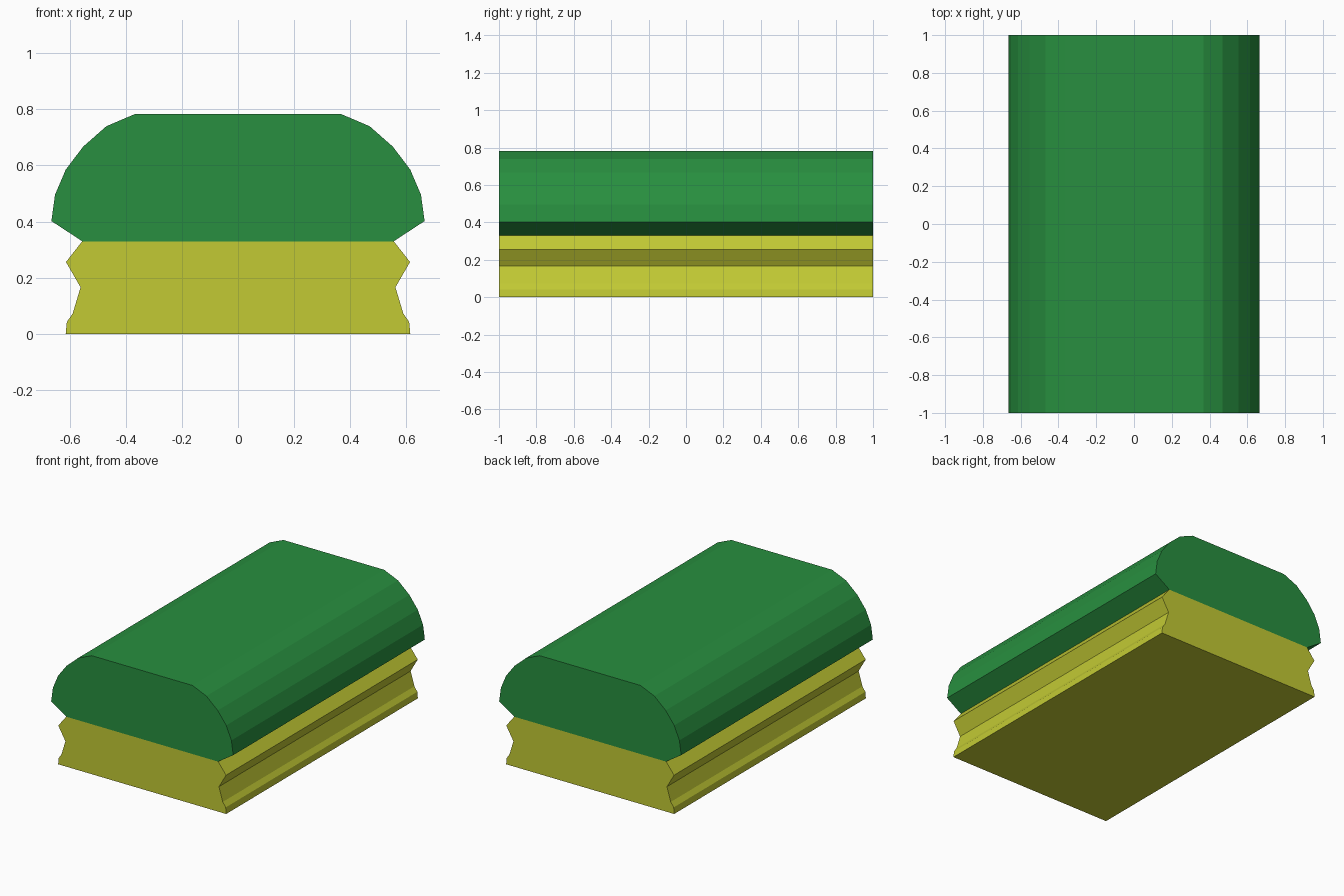
import bpy, bmesh

if "Cube" in bpy.data.objects:
    bpy.data.objects.remove(bpy.data.objects["Cube"])


def material(name, color):
    mat = bpy.data.materials.new(name)
    mat.diffuse_color = color
    mat.use_nodes = True
    mat.node_tree.nodes["Principled BSDF"].inputs["Base Color"].default_value = mat.diffuse_color
    return mat


def extrude_profile(name, right_side, mat, half_length=1.0):
    """Mirror the right half of a profile (x, z) and sweep it along y."""
    outline = right_side + [(-x, z) for x, z in reversed(right_side)]
    bm = bmesh.new()
    face = bm.faces.new([bm.verts.new((x, -half_length, z)) for x, z in outline])
    result = bmesh.ops.extrude_face_region(bm, geom=[face], use_keep_orig=True)
    moved = [v for v in result["geom"] if isinstance(v, bmesh.types.BMVert)]
    bmesh.ops.translate(bm, verts=moved, vec=(0, 2 * half_length, 0))
    bmesh.ops.recalc_face_normals(bm, faces=bm.faces)
    mesh = bpy.data.meshes.new(name)
    bm.to_mesh(mesh)
    bm.free()
    mesh.materials.append(mat)
    obj = bpy.data.objects.new(name, mesh)
    bpy.context.collection.objects.link(obj)
    return obj


green = material("green", (0.021, 0.275, 0.05, 1))
yellow = material("yellow", (0.54, 0.59, 0.034, 1))

# Moulded base with a notch along each long side
extrude_profile("base", [(0.614, 0), (0.61, 0.042), (0.589, 0.073),
                         (0.561, 0.166), (0.613, 0.256), (0.555, 0.33)], yellow)

# Rounded top with an undercut lower edge
extrude_profile("rounded_top", [(0.555, 0.33), (0.665, 0.402), (0.652, 0.496),
                                (0.614, 0.585), (0.552, 0.667), (0.469, 0.74),
                                (0.368, 0.783)], green)
